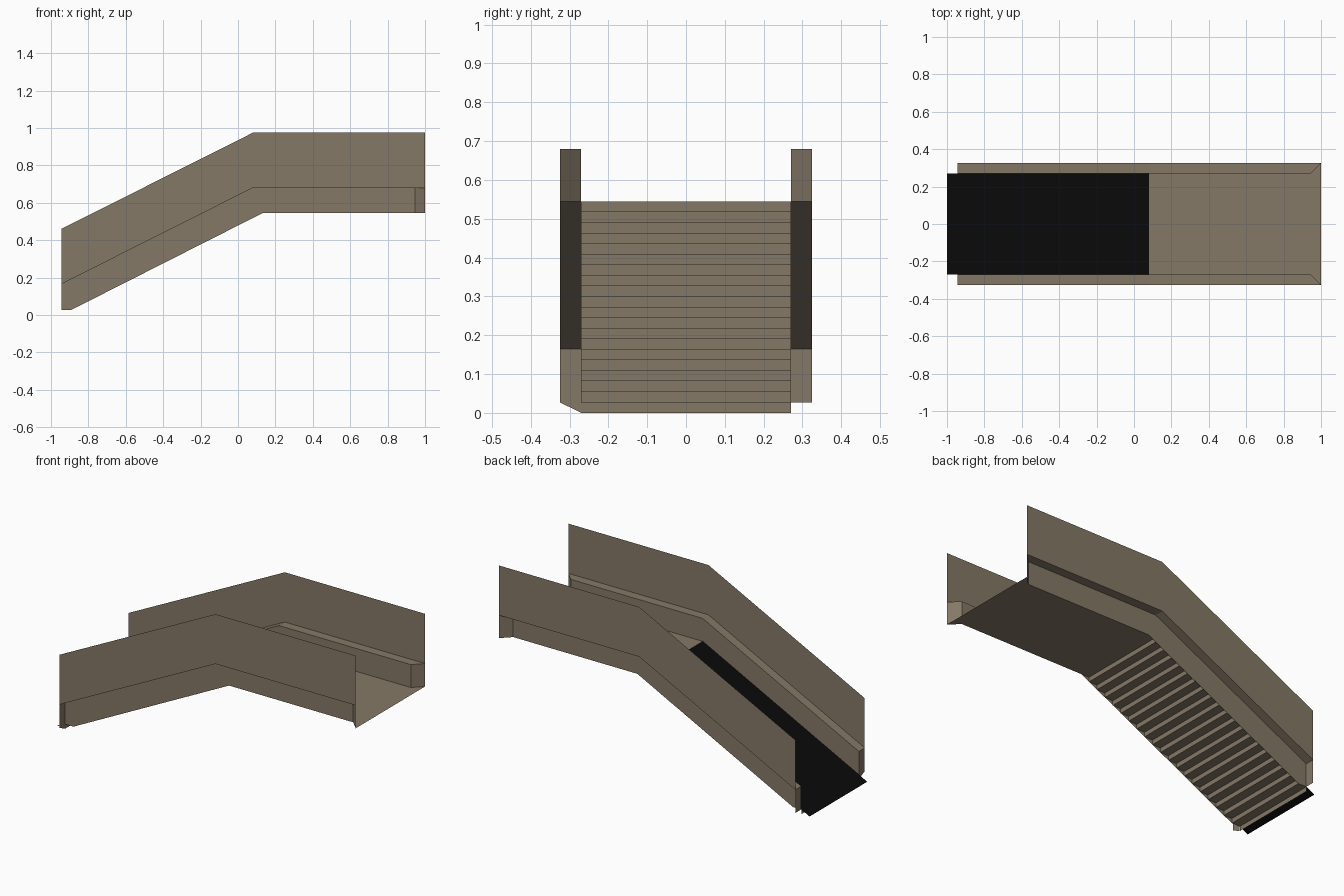
import bpy

if "Cube" in bpy.data.objects:
    bpy.data.objects.remove(bpy.data.objects["Cube"])

def material(name, rgb):
    m = bpy.data.materials.new(name)
    m.diffuse_color = (*rgb, 1)
    m.use_nodes = True
    m.node_tree.nodes["Principled BSDF"].inputs["Base Color"].default_value = m.diffuse_color
    return m

BROWN = material("warm_stone", (0.235, 0.19, 0.135))
BLACK = material("black_ramp", (0.003, 0.003, 0.003))

def sheet(name, polys, mat):
    """Thin-sheet object from a list of polygons (each a list of points)."""
    verts, faces, index = [], [], {}
    for poly in polys:
        face = []
        for p in poly:
            if p not in index:
                index[p] = len(verts)
                verts.append(p)
            face.append(index[p])
        faces.append(face)
    me = bpy.data.meshes.new(name)
    me.from_pydata(verts, [], faces)
    me.materials.append(mat)
    ob = bpy.data.objects.new(name, me)
    bpy.context.collection.objects.link(ob)
    return ob

IN, OUT = 0.27, 0.325          # half widths of walkway and outer walls
X0, X1, XB, XM = -0.945, 1.0, 0.08, 0.945
N, RUN, RISE = 20, 0.054, 0.0272
FLOOR = N * RISE
TOP = [(X0, 0.46), (XB, 0.975), (X1, 0.975)]
LEDGE = [(X0, 0.165), (XB, 0.68), (X1, 0.68)]

for side, label in ((-1, "front"), (1, "back")):
    yi, yo = side * IN, side * OUT
    a, b, c = [(x, yo, z) for x, z in LEDGE]
    ai, bi, ci = (X0, yi, 0.165), (XB, yi, 0.68), (XM, yi, 0.68)
    ta, tb, tc = [(x, yo, z) for x, z in TOP]
    # upper outer wall
    sheet(label + "_outer_wall", [[a, b, tb, ta], [b, c, tc, tb]], BROWN)
    # ledge with mitred upper end
    sheet(label + "_ledge", [[a, ai, bi, b], [b, bi, ci, c]], BROWN)
    # inner skirt below the ledge
    lo = (0.13, yi, FLOOR)
    sheet(label + "_skirt", [
        [ai, (X0, yi, RISE), (X0 + RUN, yi, RISE), lo, bi],
        [bi, lo, (XM, yi, FLOOR), ci]], BROWN)
    # mitred end panel at the landing and flat panel at the foot
    sheet(label + "_landing_end", [[ci, (XM, yi, FLOOR), (X1, yo, FLOOR), c]], BROWN)
    foot = 0.0 if side < 0 else RISE
    sheet(label + "_foot_end", [[ai, (X0, yi, foot), (X0, yo, RISE), a]], BROWN)

# landing floor, flared at the far end
sheet("landing_floor", [[(XB, -IN, FLOOR), (XM, -IN, FLOOR), (X1, -OUT, FLOOR),
                         (X1, OUT, FLOOR), (XM, IN, FLOOR), (XB, IN, FLOOR)]], BROWN)

# stairs: risers and treads
steps = []
for i in range(N):
    x, z = -1 + RUN * (i + 1), RISE * i
    steps.append([(x, -IN, z), (x, IN, z), (x, IN, z + RISE), (x, -IN, z + RISE)])
    if i < N - 1:
        steps.append([(x, -IN, z + RISE), (x, IN, z + RISE),
                      (x + RUN, IN, z + RISE), (x + RUN, -IN, z + RISE)])
sheet("stairs", steps, BROWN)

# black ramp lying on the step edges
sheet("ramp_cover", [[(-1, -IN, 0), (XB, -IN, FLOOR + 0.001),
                      (XB, IN, FLOOR + 0.001), (-1, IN, 0)]], BLACK)
